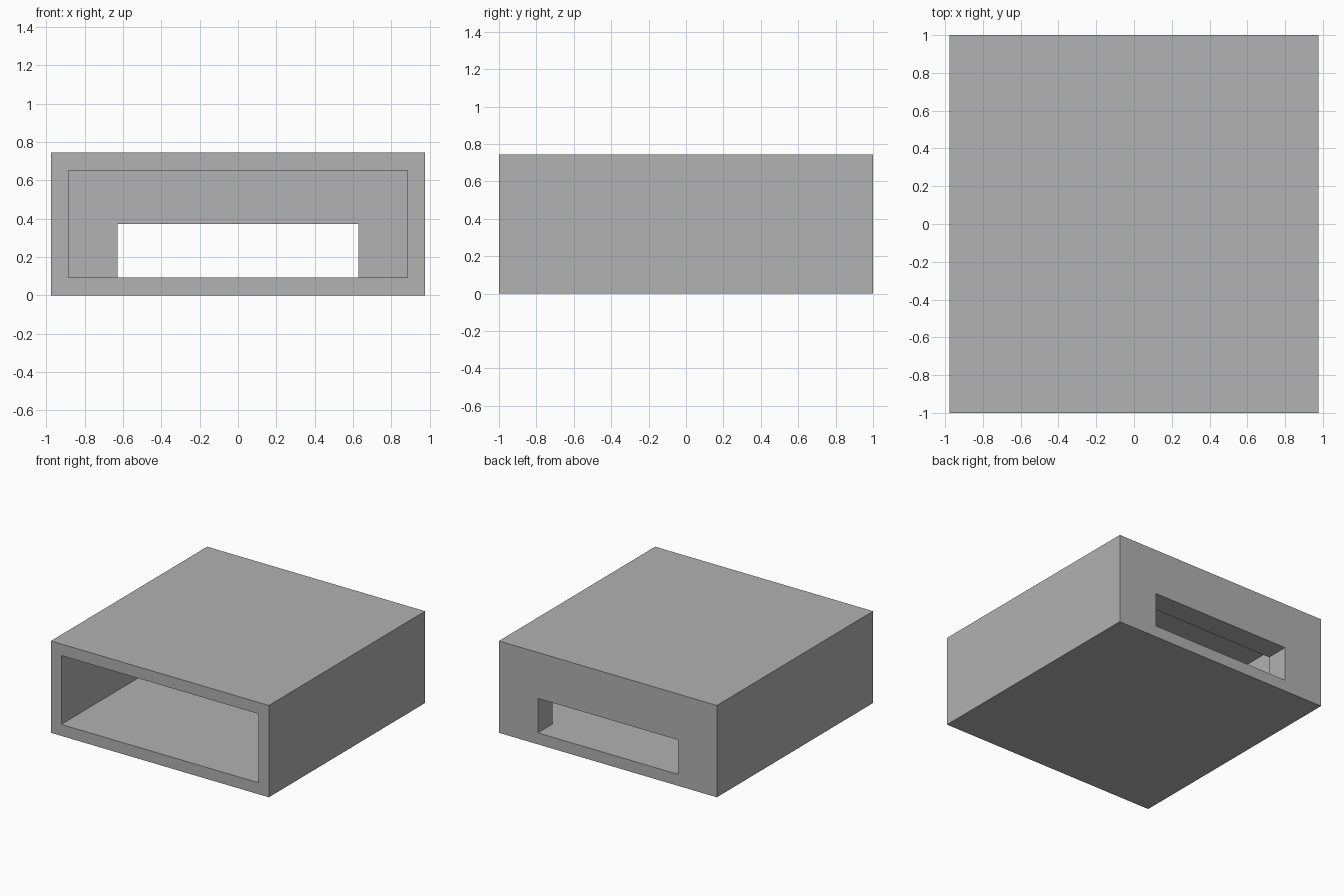
import bpy
import bmesh

cube = bpy.data.objects.get("Cube")
if cube:
    bpy.data.objects.remove(cube, do_unlink=True)

U = 2 / 21.5  # wall thickness

# Rectangular rings running through the sleeve: half width, bottom, top, y
FRONT, MOUTH, CAVITY_END, SLOT_IN, SLOT_OUT, BACK = range(6)
rings = [
    (10.5, 0, 8, -10.75),
    (9.5, 1, 7, -10.75),
    (9.5, 1, 7, 8.75),
    (6.75, 1, 4, 8.75),
    (6.75, 1, 4, 10.75),
    (10.5, 0, 8, 10.75),
]

bm = bmesh.new()
loops = []
for w, low, high, y in rings:
    corners = ((-w, low), (w, low), (w, high), (-w, high))
    loops.append([bm.verts.new((x * U, y * U, z * U)) for x, z in corners])

# Join each ring to the next, closing the last back to the first
for r, ring in enumerate(loops):
    following = loops[(r + 1) % len(loops)]
    for i in range(4):
        j = (i + 1) % 4
        if i == 0 and MOUTH <= r <= SLOT_IN:
            continue  # the shared floor covers these
        bm.faces.new((ring[i], ring[j], following[j], following[i]))

# Single floor running from the mouth out through the rear slot
inside = loops[MOUTH:BACK]
bm.faces.new([ring[0] for ring in inside] + [ring[1] for ring in reversed(inside)])
bmesh.ops.recalc_face_normals(bm, faces=bm.faces)

mesh = bpy.data.meshes.new("open_case")
bm.to_mesh(mesh)
bm.free()

# Plain grey finish
grey = bpy.data.materials.new("mid_grey")
grey.use_nodes = True
color = (0.445, 0.445, 0.445, 1)
grey.diffuse_color = color
grey.node_tree.nodes["Principled BSDF"].inputs["Base Color"].default_value = color
mesh.materials.append(grey)

case = bpy.data.objects.new("open_case", mesh)
bpy.context.collection.objects.link(case)
